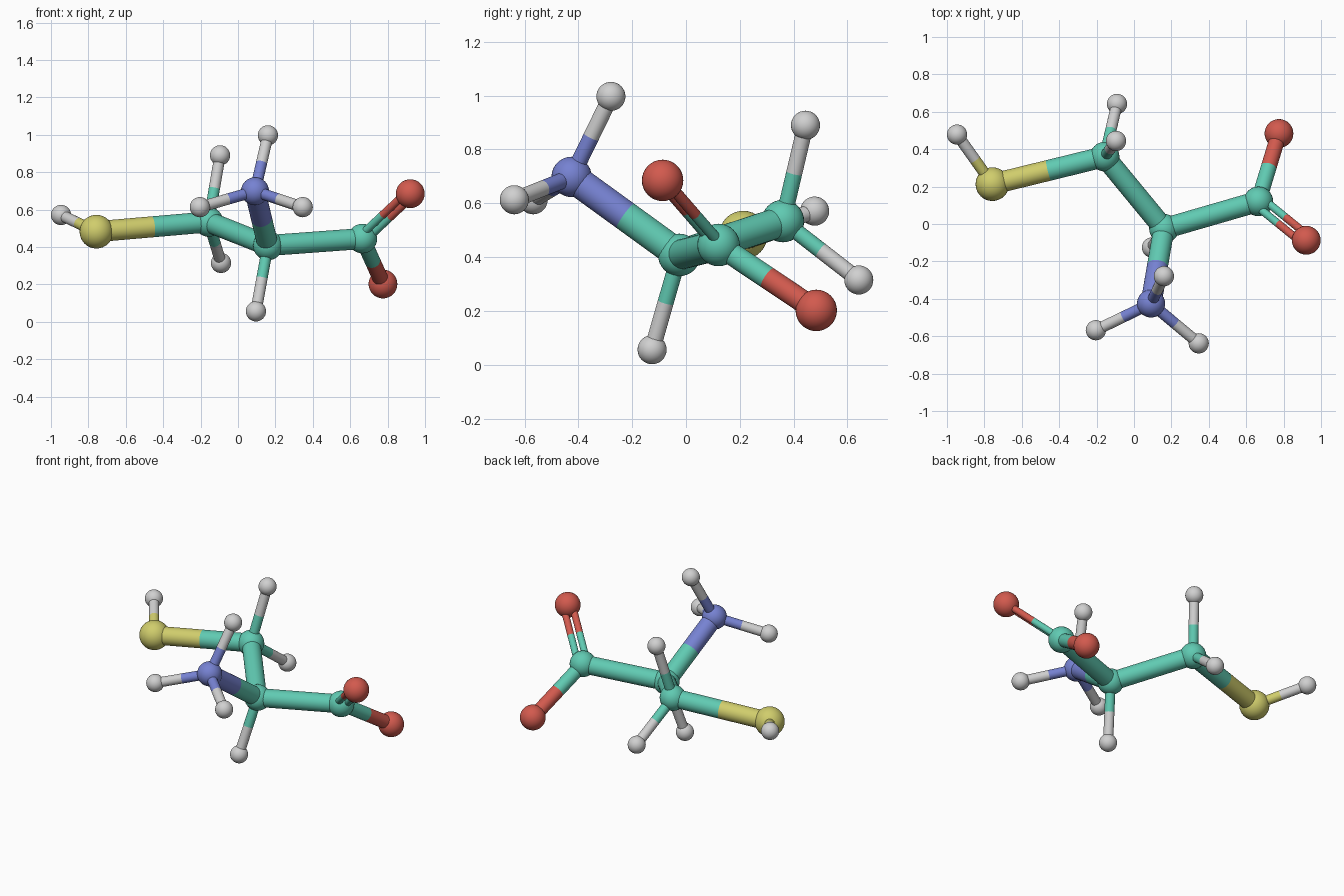
import bpy
from mathutils import Vector

cube = bpy.data.objects.get("Cube")
if cube:
    bpy.data.objects.remove(cube, do_unlink=True)


def linear(c):
    c /= 255
    return c / 12.92 if c <= 0.04045 else ((c + 0.055) / 1.055) ** 2.4


def material(name, rgb):
    m = bpy.data.materials.new(name)
    col = (*[linear(c) for c in rgb], 1)
    m.diffuse_color = col
    m.use_nodes = True
    m.node_tree.nodes["Principled BSDF"].inputs["Base Color"].default_value = col
    return m


# Element: colour and ball radius
MATS = {
    "C": material("teal", (96, 202, 178)),
    "N": material("blue", (118, 130, 210)),
    "O": material("red", (210, 90, 78)),
    "S": material("yellow", (208, 205, 108)),
    "H": material("light_grey", (208, 208, 208)),
}
RADII = {"C": 0.079, "N": 0.075, "O": 0.077, "S": 0.09, "H": 0.054}

# Atoms: element and centre
ATOMS = {
    "sulfur": ("S", (-0.757, 0.213, 0.482)),
    "sulfur_hydrogen": ("H", (-0.946, 0.478, 0.571)),
    "side_carbon": ("C", (-0.157, 0.36, 0.534)),
    "side_hydrogen_top": ("H", (-0.096, 0.444, 0.89)),
    "side_hydrogen_back": ("H", (-0.091, 0.642, 0.315)),
    "middle_carbon": ("C", (0.16, -0.025, 0.408)),
    "middle_hydrogen": ("H", (0.096, -0.126, 0.056)),
    "nitrogen": ("N", (0.091, -0.425, 0.698)),
    "nitrogen_hydrogen_top": ("H", (0.16, -0.279, 0.997)),
    "nitrogen_hydrogen_right": ("H", (-0.204, -0.568, 0.613)),
    "nitrogen_hydrogen_left": ("H", (0.346, -0.638, 0.613)),
    "end_carbon": ("C", (0.665, 0.121, 0.445)),
    "oxygen_top": ("O", (0.921, -0.087, 0.685)),
    "oxygen_back": ("O", (0.775, 0.484, 0.202)),
}

# Bonds between heavy atoms, hydrogens, and the single oxygen bond: radius
THICK, THIN, MEDIUM = 0.056, 0.03, 0.042
BONDS = [
    ("sulfur", "side_carbon", THICK),
    ("side_carbon", "middle_carbon", THICK),
    ("middle_carbon", "nitrogen", THICK),
    ("middle_carbon", "end_carbon", THICK),
    ("end_carbon", "oxygen_back", MEDIUM),
    ("sulfur", "sulfur_hydrogen", THIN),
    ("side_carbon", "side_hydrogen_top", THIN),
    ("side_carbon", "side_hydrogen_back", THIN),
    ("middle_carbon", "middle_hydrogen", THIN),
    ("nitrogen", "nitrogen_hydrogen_top", THIN),
    ("nitrogen", "nitrogen_hydrogen_right", THIN),
    ("nitrogen", "nitrogen_hydrogen_left", THIN),
]


def finish(name, mat):
    ob = bpy.context.object
    ob.name = name
    ob.data.materials.append(mat)
    bpy.ops.object.shade_smooth_by_angle()


def position(name):
    return Vector(ATOMS[name][1])


def half_stick(name, a, b, radius, mat):
    d = b - a
    bpy.ops.mesh.primitive_cylinder_add(
        vertices=32, radius=radius, depth=d.length, location=(a + b) / 2,
        rotation=d.to_track_quat("Z", "Y").to_euler())
    finish(name, mat)


def bond(a, b, radius, offset=Vector(), tag=""):
    # Each stick changes colour halfway along
    pa, pb = position(a) + offset, position(b) + offset
    mid = (pa + pb) / 2
    half_stick(f"{a}_to_{b}_stick{tag}", pa, mid, radius, MATS[ATOMS[a][0]])
    half_stick(f"{b}_to_{a}_stick{tag}", mid, pb, radius, MATS[ATOMS[b][0]])


# Balls
for name, (element, centre) in ATOMS.items():
    bpy.ops.mesh.primitive_uv_sphere_add(
        segments=32, ring_count=16, radius=RADII[element], location=centre)
    finish(name + "_ball", MATS[element])

# Single sticks
for a, b, radius in BONDS:
    bond(a, b, radius)

# Paired sticks, side by side in the plane of the two oxygens
root = position("end_carbon")
along = position("oxygen_top") - root
normal = along.cross(position("oxygen_back") - root)
side = normal.cross(along).normalized() * 0.027
bond("end_carbon", "oxygen_top", 0.021, side, "_a")
bond("end_carbon", "oxygen_top", 0.021, -side, "_b")
